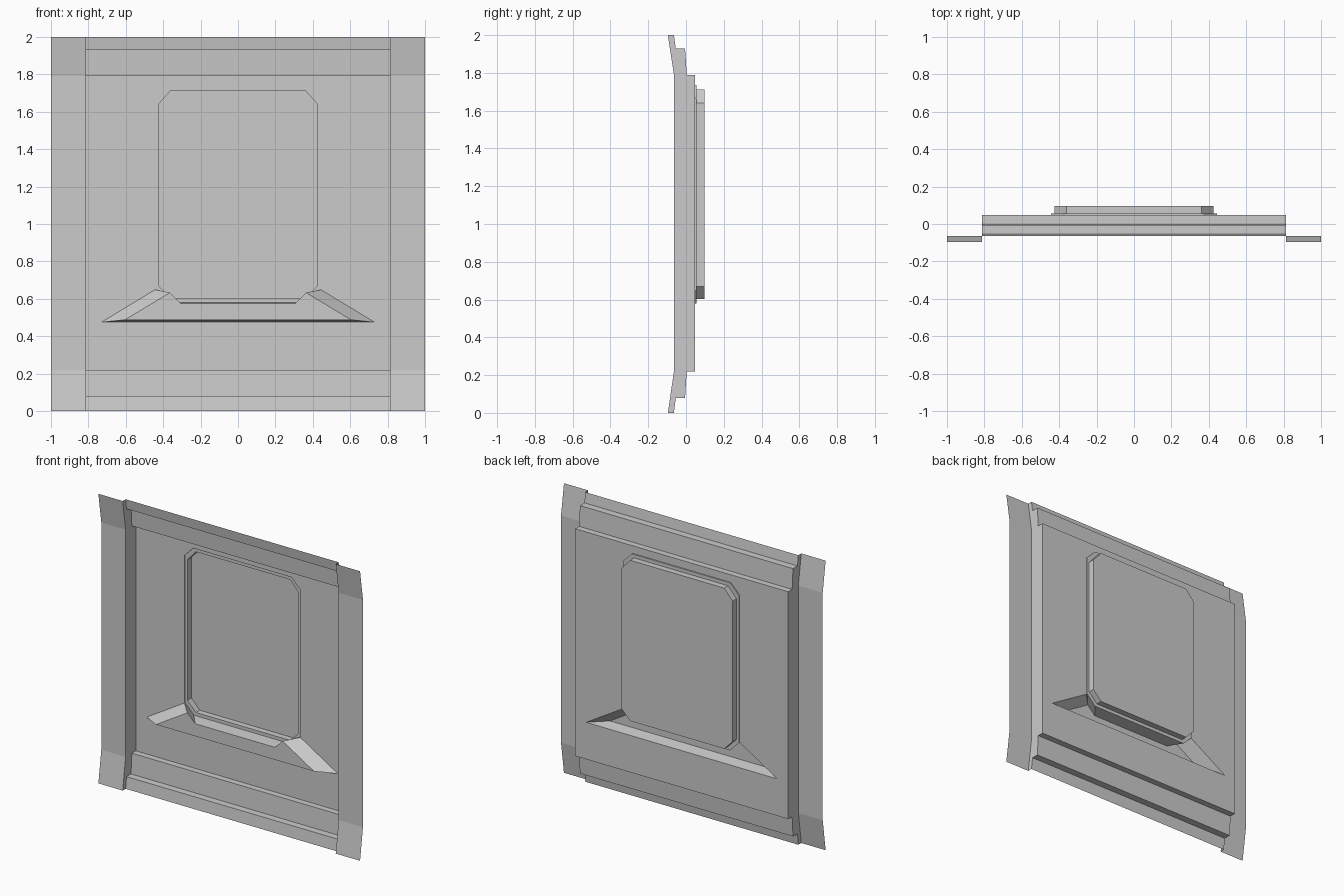
import bpy, bmesh
from mathutils import Vector

if "Cube" in bpy.data.objects:
    bpy.data.objects.remove(bpy.data.objects["Cube"])

EDGE = 0.814                      # x where the flanges meet the centre panel
Y_PANEL, Y_LEDGE, Y_GLASS, Y_FRONT = 0.047, 0.055, 0.097, -0.033


def part(name, faces):
    """Build the right half from coordinate polygons, aim it forward, mirror it."""
    bm = bmesh.new()
    for f in faces:
        bm.faces.new([bm.verts.new(p) for p in f])
    bmesh.ops.remove_doubles(bm, verts=bm.verts, dist=1e-4)
    bmesh.ops.recalc_face_normals(bm, faces=bm.faces)
    aim = Vector((-0.3, -1, 0))
    if sum(f.normal.dot(aim) * f.calc_area() for f in bm.faces) < 0:
        bmesh.ops.reverse_faces(bm, faces=bm.faces)
    me = bpy.data.meshes.new(name)
    bm.to_mesh(me)
    bm.free()
    ob = bpy.data.objects.new(name, me)
    bpy.context.collection.objects.link(ob)
    mod = ob.modifiers.new("Mirror", 'MIRROR')
    mod.use_clip = True
    return ob


def at_y(points, y):
    return [(x, y, z) for x, z in points]


def strip(a, b):
    """Quads between two matching point chains."""
    return [(a[i], a[i + 1], b[i + 1], b[i]) for i in range(len(a) - 1)]


def sweep(profile, x0, x1):
    """Quads from a (y, z) profile stretched along x."""
    return strip([(x0, y, z) for y, z in profile], [(x1, y, z) for y, z in profile])


# profiles (y, z)
flange = [(-0.096, 0), (-0.064, 0.22), (-0.064, 1.79), (-0.096, 2)]
low_steps = [(-0.064, 0), (-0.054, 0.08), (-0.005, 0.08), (0.004, 0.22), (Y_PANEL, 0.22)]
high_steps = [(y, 2 - 0.07 if z == 0.08 else 2 - z if z == 0 else 1.79)
              for y, z in reversed(low_steps)]

# outer side flanges and the walls joining them to the panel
part("side_flange", sweep(flange, EDGE, 1.0))
wall = flange + list(reversed(low_steps + high_steps))
part("side_wall", [[(EDGE, y, z) for y, z in wall]])

# stepped bands at the bottom and top
part("lower_steps", sweep(low_steps, 0, EDGE))
part("upper_steps", sweep(high_steps, 0, EDGE))

# half outlines of the chamfered window (x, z), top to bottom
outer = [(0, 1.737), (0.375, 1.737), (0.443, 1.668), (0.443, 0.649), (0.375, 0.58), (0, 0.58)]
inner = [(0, 1.713), (0.36, 1.713), (0.425, 1.64), (0.425, 0.67), (0.36, 0.603), (0, 0.603)]

# main panel around the window and console opening
foot = (0.73, 0.475)
panel = [
    [(0, 0.22), (EDGE, 0.22), foot, (0, 0.475)],
    [(EDGE, 0.22), (EDGE, 1.79), outer[1], outer[2], outer[3], foot],
    [outer[0], outer[1], (EDGE, 1.79), (0, 1.79)],
]
part("main_panel", [at_y(f, Y_PANEL) for f in panel])

# window recess: shallow rim, ledge, deep wall and back plate
part("window_recess",
     strip(at_y(outer[:4], Y_PANEL), at_y(outer[:4], Y_LEDGE))
     + strip(at_y(outer, Y_LEDGE), at_y(inner, Y_LEDGE))
     + strip(at_y(inner, Y_LEDGE), at_y(inner, Y_GLASS))
     + [at_y(inner, Y_GLASS)])

# flared console protruding under the window
rim = at_y([(0.364, 0.633), (0.305, 0.574), (0, 0.574)], Y_FRONT)
toe, toe_mid = at_y([(0.604, 0.488), (0, 0.488)], Y_FRONT)
base, base_mid, shoulder = at_y([foot, (0, 0.475), outer[3]], Y_PANEL)
part("console",
     [rim + [toe_mid, toe],                     # front plate
      (base, shoulder, rim[0], toe),            # flared side
      (base, toe, toe_mid, base_mid),           # underside
      (shoulder, (*outer[3][:1], Y_LEDGE, outer[3][1]), rim[0])]
     + strip(rim, at_y(outer[3:], Y_LEDGE)))    # sill
